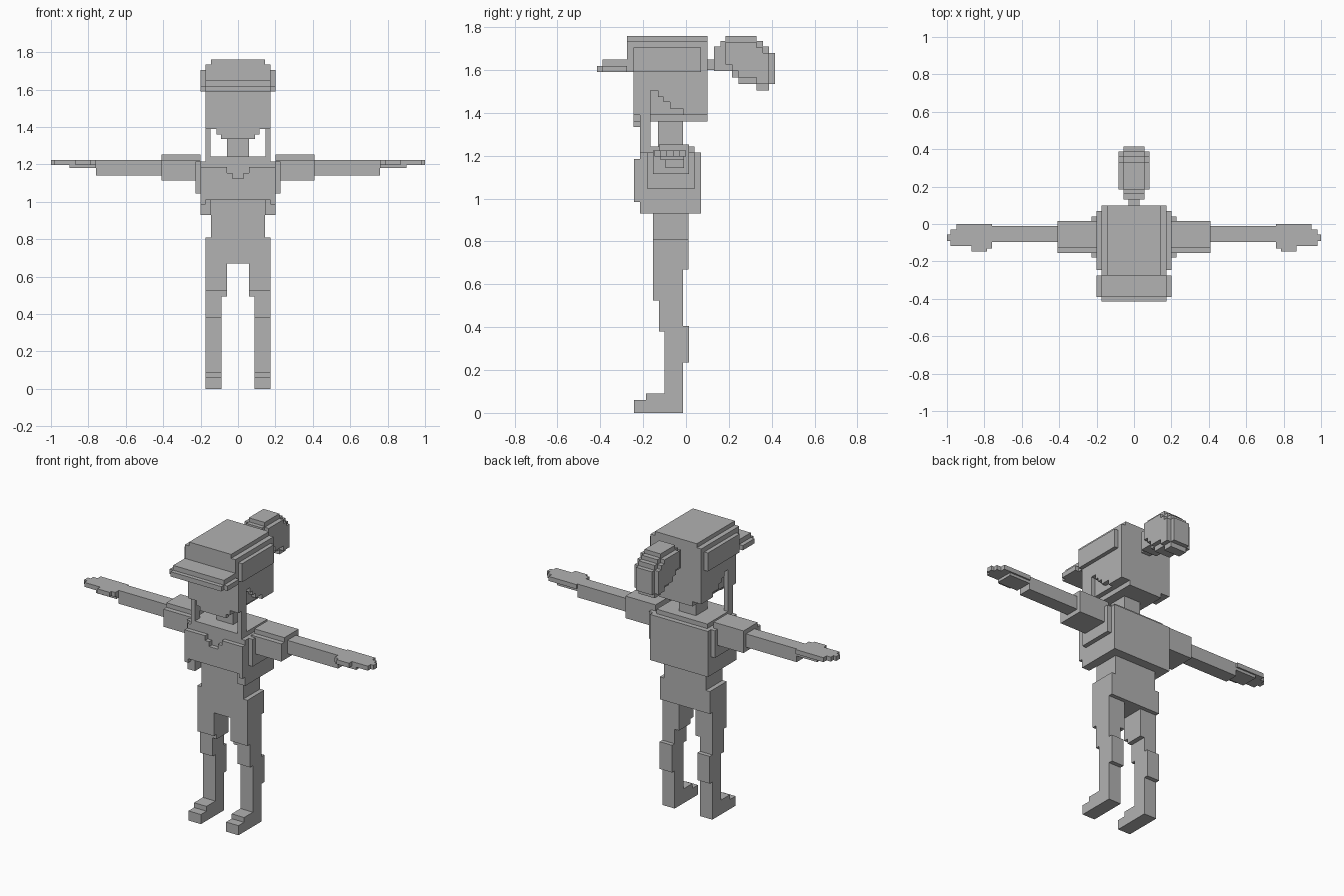
import bpy, bmesh
from mathutils import Vector

grey = bpy.data.materials.new("plain grey")
grey.diffuse_color = (0.445, 0.445, 0.445, 1)


def part(name, boxes, mirror=False):
    """One blocky object from (x0, x1, y0, y1, z0, z1) boxes."""
    bm = bmesh.new()
    for b in boxes:
        flips = [b] + ([(-b[1], -b[0]) + tuple(b[2:])] if mirror else [])
        for x0, x1, y0, y1, z0, z1 in flips:
            verts = bmesh.ops.create_cube(bm, size=1)["verts"]
            for v in verts:
                v.co = Vector(((x0 + x1) / 2 + v.co.x * (x1 - x0),
                               (y0 + y1) / 2 + v.co.y * (y1 - y0),
                               (z0 + z1) / 2 + v.co.z * (z1 - z0)))
    mesh = bpy.data.meshes.new(name)
    bm.to_mesh(mesh)
    bm.free()
    mesh.materials.append(grey)
    obj = bpy.data.objects.new(name, mesh)
    bpy.context.collection.objects.link(obj)
    return obj


def wide(w, *rest):
    """Box centred on x = 0 with half width w."""
    return (-w, w) + rest


# Cap with stepped edges, and its peak
part("cap", [
    wide(0.2, -0.245, 0.07, 1.59, 1.705),
    wide(0.175, -0.275, 0.1, 1.59, 1.735),
    wide(0.145, -0.275, 0.1, 1.735, 1.76),
])
part("cap_peak", [
    wide(0.2, -0.39, -0.275, 1.59, 1.62),
    wide(0.175, -0.415, -0.39, 1.59, 1.62),
    wide(0.175, -0.39, -0.275, 1.62, 1.65),
])

# Face with a narrowing jaw
part("head", [
    wide(0.145, -0.245, 0.07, 1.39, 1.59),
    wide(0.115, -0.245, 0.07, 1.36, 1.39),
    wide(0.09, -0.245, -0.215, 1.335, 1.36),
])
part("neck", [wide(0.058, -0.13, -0.015, 1.2, 1.36)])

# Side hair steps down towards the back; locks hang in front
steps = [(-0.245, -0.215, 1.39), (-0.165, -0.13, 1.505), (-0.13, -0.105, 1.475),
         (-0.105, -0.075, 1.45), (-0.075, -0.015, 1.42), (-0.015, 0.07, 1.39)]
part("side_hair", [(0.145, 0.175, y0, y1, z, 1.59) for y0, y1, z in steps], True)
part("front_locks", [(0.147, 0.175, -0.215, -0.165, 1.21, 1.59)], True)
part("back_hair", [wide(0.175, 0.07, 0.1, 1.39, 1.59),
                   wide(0.115, 0.07, 0.1, 1.36, 1.39)])

# Ponytail in slices: y start, y end, bottom, top
tail = [(0.16, 0.185, 1.595, 1.735), (0.185, 0.215, 1.595, 1.76),
        (0.215, 0.245, 1.565, 1.76), (0.245, 0.33, 1.535, 1.76),
        (0.33, 0.36, 1.505, 1.735), (0.36, 0.388, 1.505, 1.71)]
boxes = [wide(0.03, 0.1, 0.13, 1.6, 1.65), wide(0.055, 0.13, 0.16, 1.595, 1.71),
         wide(0.055, 0.388, 0.415, 1.535, 1.68)]
for i, (y0, y1, z0, z1) in enumerate(tail):
    boxes.append(wide(0.055, y0, y1, z0, z1))
    if i:
        boxes.append((0.055, 0.083, y0, y1, z0 + 0.03, z1 - 0.03))
        boxes.append((-0.083, -0.055, y0, y1, z0 + 0.03, z1 - 0.03))
part("ponytail", boxes)

# Jacket: back, shoulders and open front panels
part("jacket", [
    wide(0.2, -0.155, 0.07, 0.93, 1.215),
    wide(0.175, -0.215, 0.04, 1.215, 1.243),
    wide(0.2, -0.215, -0.155, 1.01, 1.215),
])
part("jacket_panels", [
    (0.147, 0.2, -0.215, -0.155, 0.93, 1.01),
    (0.175, 0.2, -0.242, -0.215, 0.985, 1.185),
], True)
part("shoulders", [(0.2, 0.228, -0.18, 0.04, 1.045, 1.215)], True)

# Shirt front with a stepped neckline
part("shirt_front", [
    wide(0.175, -0.242, -0.215, 1.01, 1.125),
    (0.03, 0.175, -0.242, -0.215, 1.125, 1.155),
    (0.058, 0.175, -0.242, -0.215, 1.155, 1.185),
], True)

# Arms: stepped sleeve, forearm and flat hand
part("sleeves", [
    (0.2, 0.408, -0.155, 0.015, 1.115, 1.225),
    (0.2, 0.408, -0.125, 0.015, 1.225, 1.253),
], True)
part("forearms", [(0.408, 0.758, -0.095, -0.01, 1.142, 1.225)], True)
part("hands", [
    (0.758, 0.95, -0.118, 0, 1.197, 1.225),
    (0.95, 0.98, -0.118, -0.03, 1.197, 1.225),
    (0.98, 1.0, -0.09, -0.055, 1.197, 1.225),
    (0.758, 0.9, -0.118, -0.01, 1.18, 1.197),
    (0.785, 0.87, -0.147, -0.118, 1.197, 1.225),
    (0.758, 0.785, -0.13, -0.118, 1.197, 1.225),
], True)

# Waist, hips and legs
part("waist", [wide(0.145, -0.155, 0.012, 0.81, 1.01)])
part("hips", [wide(0.173, -0.155, 0.012, 0.67, 0.81)])
part("legs", [
    (0.058, 0.173, -0.155, -0.013, 0.525, 0.67),
    (0.058, 0.173, -0.127, -0.013, 0.495, 0.525),
    (0.087, 0.173, -0.127, -0.013, 0.38, 0.495),
    (0.087, 0.173, -0.1, -0.013, 0.09, 0.38),
    (0.087, 0.173, -0.013, 0.013, 0.235, 0.405),
], True)
part("feet", [
    (0.087, 0.173, -0.242, -0.013, 0, 0.06),
    (0.087, 0.173, -0.187, -0.013, 0.06, 0.09),
], True)
